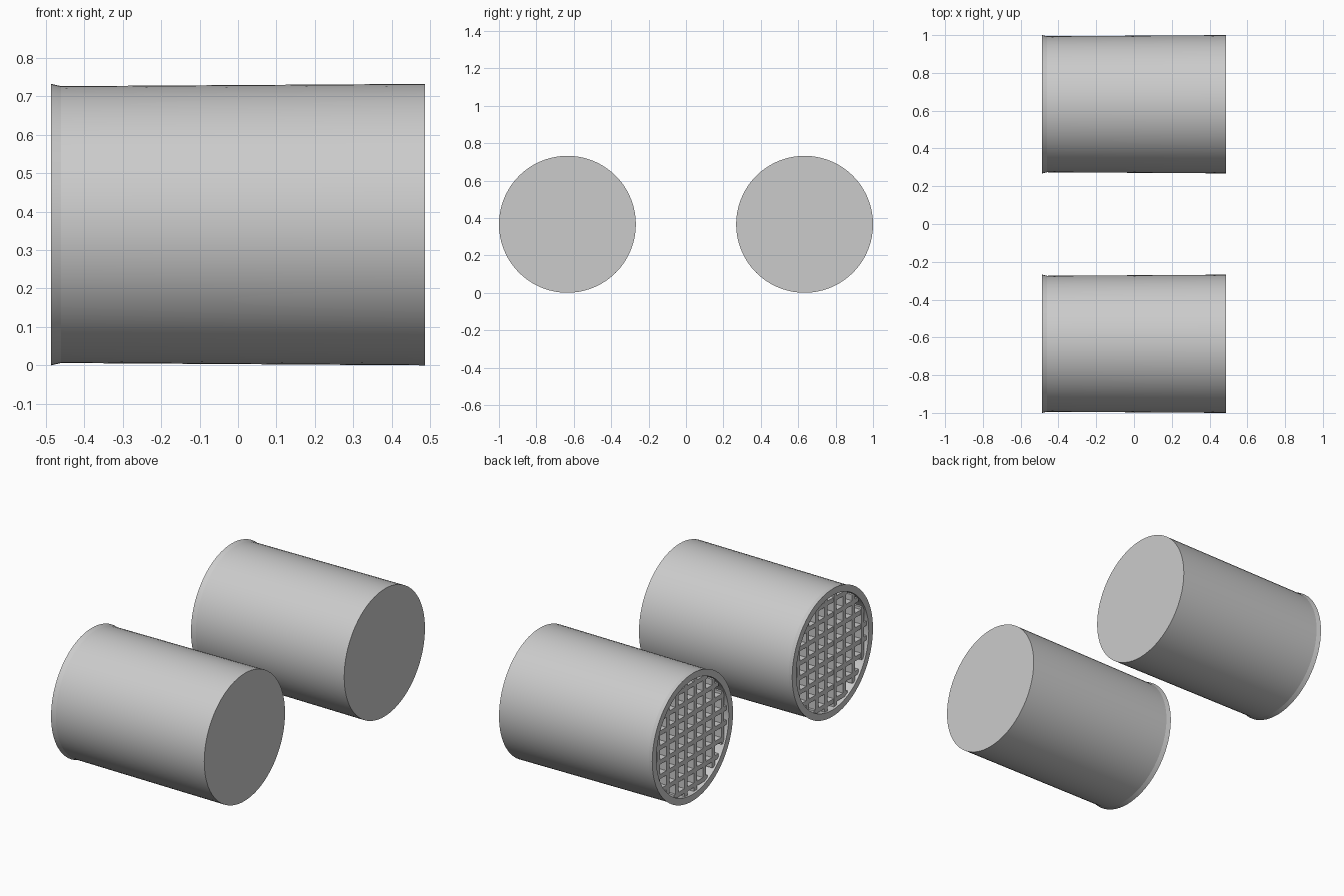
import bpy
import bmesh
import math
from mathutils import Matrix

default = bpy.data.objects.get("Cube")
if default:
    bpy.data.objects.remove(default, do_unlink=True)

grey = bpy.data.materials.new("plain_grey")
grey.use_nodes = True
grey.diffuse_color = (0.6, 0.6, 0.6, 1)
grey.node_tree.nodes["Principled BSDF"].inputs["Base Color"].default_value = (0.6, 0.6, 0.6, 1)

R = 0.366           # outer radius
HALF = 0.486        # half length
INNER = 0.328       # radius of the grille opening
SPACING = 0.083     # distance between bars
BAR = 0.026         # bar width
FRONT = -HALF + 0.012
FLOOR = -HALF + 0.07
SIDES = 72

# Closed body profile: (x, radius) from the grille floor to the plain cap
PROFILE = [(FLOOR, 0), (FLOOR, INNER), (-HALF, INNER), (-HALF, R),
           (-0.46, R - 0.006), (HALF, R), (HALF, 0)]


def finish(bm, name, y):
    bmesh.ops.recalc_face_normals(bm, faces=bm.faces)
    mesh = bpy.data.meshes.new(name)
    bm.to_mesh(mesh)
    bm.free()
    mesh.materials.append(grey)
    obj = bpy.data.objects.new(name, mesh)
    obj.location = (0, y, R)
    bpy.context.collection.objects.link(obj)
    return obj


def make_body(name, y):
    bm = bmesh.new()
    verts = [bm.verts.new((x, 0, r)) for x, r in PROFILE]
    edges = [bm.edges.new(pair) for pair in zip(verts, verts[1:])]
    bmesh.ops.spin(bm, geom=verts + edges, cent=(0, 0, 0), axis=(1, 0, 0),
                   angle=math.tau, steps=SIDES)
    bmesh.ops.remove_doubles(bm, verts=bm.verts, dist=0.0001)
    obj = finish(bm, name, y)
    bpy.ops.object.select_all(action="DESELECT")
    obj.select_set(True)
    bpy.context.view_layer.objects.active = obj
    bpy.ops.object.shade_smooth_by_angle(angle=math.radians(10))


def make_grille(name, y):
    # Crossed bars, each trimmed to the round opening
    bm = bmesh.new()
    for turn in (0, math.pi / 2):
        for i in range(-4, 4):
            offset = (i + 0.5) * SPACING
            length = 2 * math.sqrt(INNER ** 2 - offset ** 2)
            shift = 0.0005 if turn else 0
            place = (Matrix.Rotation(turn, 4, "X")
                     @ Matrix.Translation(((FRONT + FLOOR) / 2 + shift, offset, 0))
                     @ Matrix.Diagonal((FLOOR - FRONT, BAR, length, 1)))
            bmesh.ops.create_cube(bm, size=1, matrix=place)
    finish(bm, name, y)


for side, y in (("front", R - 1), ("back", 1 - R)):
    make_body(side + "_cylinder", y)
    make_grille(side + "_grille", y)
